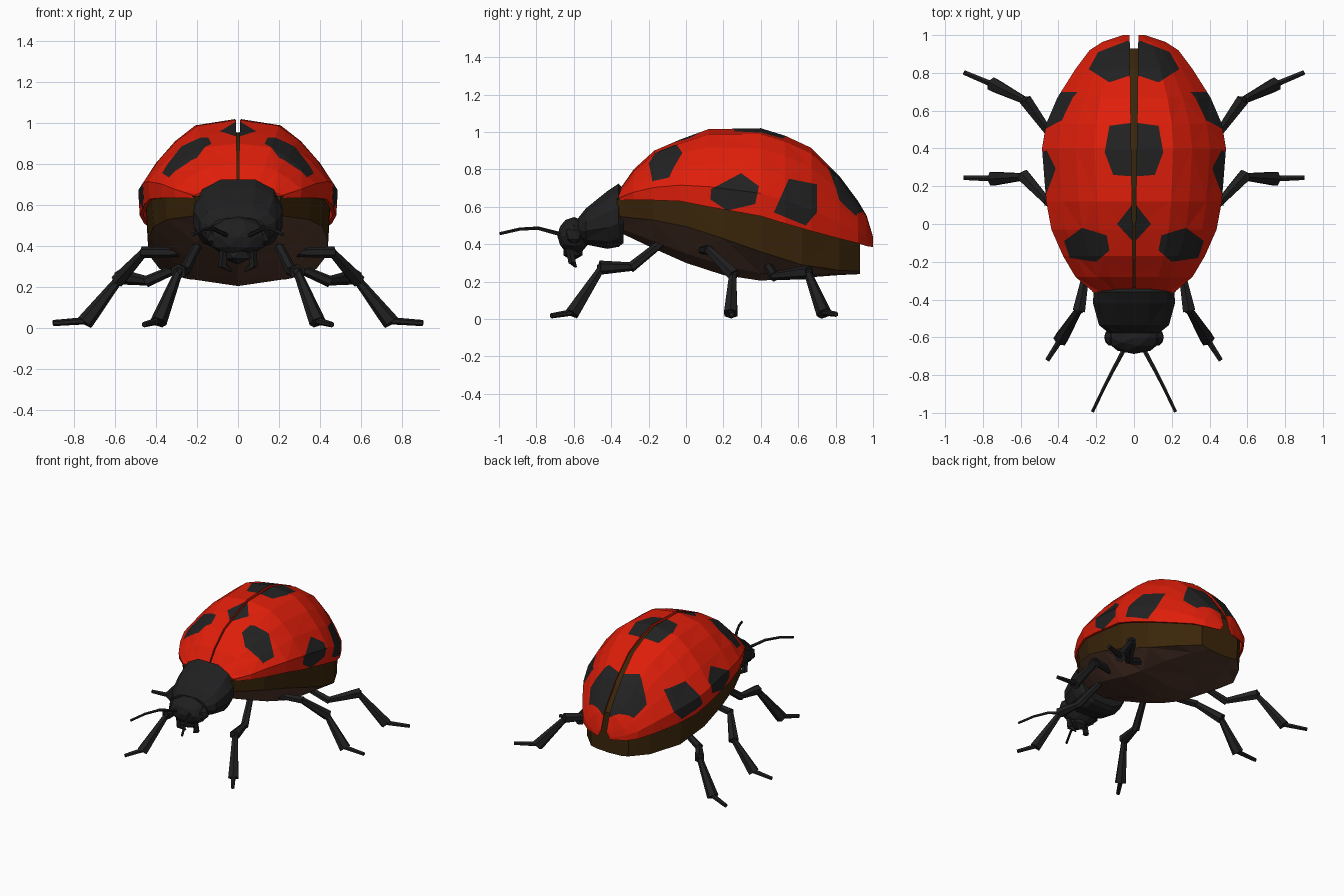
import bpy, bmesh, math
from mathutils import Vector

old = bpy.data.objects.get("Cube")
if old:
    bpy.data.objects.remove(old, do_unlink=True)


def material(name, rgb):
    m = bpy.data.materials.new(name)
    m.use_nodes = True
    m.diffuse_color = (*rgb, 1)
    m.node_tree.nodes["Principled BSDF"].inputs["Base Color"].default_value = (*rgb, 1)
    return m


RED = material("wing red", (0.74, 0.013, 0.003))
SPOT = material("spot black", (0.016, 0.016, 0.016))
BLACK = material("limb black", (0.014, 0.014, 0.015))
OLIVE = material("body dark brown", (0.043, 0.019, 0.003))
BROWN = material("belly brown", (0.088, 0.039, 0.025))


def finish(name, bm, mats, mirror=False):
    """Turn a bmesh into a flat shaded object, optionally mirrored across x."""
    mesh = bpy.data.meshes.new(name)
    bm.to_mesh(mesh)
    bm.free()
    for m in mats:
        mesh.materials.append(m)
    ob = bpy.data.objects.new(name, mesh)
    bpy.context.collection.objects.link(ob)
    if mirror:
        mod = ob.modifiers.new("Mirror", "MIRROR")
        mod.use_mirror_merge = False
    return ob


def interp(table, y, col):
    """Linear lookup of a column in a table keyed by y."""
    if y <= table[0][0]:
        return table[0][col]
    for a, b in zip(table, table[1:]):
        if y <= b[0]:
            t = (y - a[0]) / (b[0] - a[0])
            return a[col] + t * (b[col] - a[col])
    return table[-1][col]


def loft(bm, rings):
    """Skin closed rings with triangles of alternating diagonal and cap the ends."""
    rows = [[bm.verts.new(p) for p in r] for r in rings]
    n = len(rows[0])
    for i, (a, b) in enumerate(zip(rows, rows[1:])):
        for j in range(n):
            k = (j + 1) % n
            if (i + j) % 2:
                tris = ((a[j], a[k], b[k]), (a[j], b[k], b[j]))
            else:
                tris = ((a[j], a[k], b[j]), (a[k], b[k], b[j]))
            for t in tris:
                bm.faces.new(t)
    bm.faces.new(rows[0])
    bm.faces.new(rows[-1])
    bmesh.ops.recalc_face_normals(bm, faces=bm.faces[:])


# Wing case outline: y, half width, rim height, top height
SHELL = [
    (-0.36, 0.215, 0.635, 0.685), (-0.28, 0.31, 0.635, 0.80), (-0.17, 0.375, 0.635, 0.90),
    (-0.03, 0.437, 0.63, 0.96), (0.12, 0.465, 0.60, 1.015),
    (0.40, 0.487, 0.55, 1.02), (0.53, 0.465, 0.51, 0.98), (0.67, 0.405, 0.47, 0.915),
    (0.82, 0.31, 0.43, 0.765), (0.92, 0.235, 0.405, 0.63),
    (0.965, 0.165, 0.39, 0.555), (1.0, 0.06, 0.385, 0.44)]
# Cross-section from seam to rim: share of width, share of height
SECTION = [(0, 1), (.41, .935), (.62, .77), (.82, .54), (1, .26), (.985, 0)]


def dome(y, w, rim, top, gap):
    return [Vector((gap + (w - gap) * u, y, rim + (top - rim) * v)) for u, v in SECTION]


# Wing case: outer and inner skin joined in one closed ring per station
bm = bmesh.new()
rings = []
for y, w, rim, top in SHELL:
    gap = 0.004 + 0.014 * (y + 0.36)
    rings.append(dome(y, w, rim, top, gap) + dome(y, w - .018, rim, top - .02, gap)[::-1])
loft(bm, rings)

# Spots: convex outlines cut into the wing case along z (x, y) or along x (y, z)
SPOTS = [
    ("z", [(-.02, .972), (-.02, .80), (.13, .75), (.24, .82), (.19, .91), (.04, .968)]),
    ("z", [(-.02, .54), (.13, .52), (.155, .38), (.11, .26), (-.02, .25)]),
    ("z", [(-.02, .14), (.09, 0), (-.02, -.12)]),
    ("z", [(.275, -.02), (.145, -.06), (.13, -.14), (.2, -.2), (.34, -.18), (.37, -.09)]),
    ("x", [(.135, .695), (.295, .78), (.39, .71), (.37, .615), (.22, .58), (.13, .64)]),
    ("x", [(.55, .75), (.70, .72), (.70, .57), (.64, .50), (.47, .57)]),
]


def overlaps(face, pts, axes):
    """True if the face and the outline share a bounding box along the axes."""
    return all(min(v.co[i] for v in face.verts) < max(p[i] for p in pts) and
               max(v.co[i] for v in face.verts) > min(p[i] for p in pts) for i in axes)


for axis, outline in SPOTS:
    if axis == "z":
        view, axes = Vector((0, 0, 1)), (0, 1)
        pts = [Vector((u, v, 0)) for u, v in outline]
    else:
        view, axes = Vector((1, 0, 0)), (1, 2)
        pts = [Vector((0, u, v)) for u, v in outline]
    mid = sum(pts, Vector()) / len(pts)
    planes = []
    bm.normal_update()
    inside = [f for f in bm.faces if f.normal.dot(view) > 0.05 and overlaps(f, pts, axes)]
    for p, q in zip(pts, pts[1:] + pts[:1]):
        n = (q - p).cross(view).normalized()
        if n.dot(mid - p) < 0:
            n = -n
        planes.append((p, n))
        geom = set(inside)
        for f in inside:
            geom.update(f.edges)
            geom.update(f.verts)
        bmesh.ops.bisect_plane(bm, geom=list(geom), dist=1e-5, plane_co=p, plane_no=n)
        bm.normal_update()
        inside = [f for f in bm.faces if f.normal.dot(view) > 0.05
                  and overlaps(f, pts, axes) and all(
                      (f.calc_center_median() - o).dot(d) > 0 for o, d in planes)]
    for f in inside:
        f.material_index = 1
finish("wing_cases", bm, [RED, SPOT], mirror=True)

# Body: y, half width, height of the belly edge, lowest point
BODY = [
    (-0.37, 0.21, 0.55, 0.47), (-0.18, 0.36, 0.53, 0.38), (0.0, 0.43, 0.495, 0.30),
    (0.2, 0.455, 0.43, 0.235), (0.4, 0.455, 0.36, 0.205), (0.62, 0.40, 0.29, 0.22),
    (0.82, 0.28, 0.26, 0.235), (0.93, 0.165, 0.255, 0.24)]
rings = []
for y, w, edge, low in BODY:
    rim, top = interp(SHELL, y, 2), interp(SHELL, y, 3)
    half = dome(y, w, rim, max(top - 0.065, rim + 0.02), 0)
    half += [Vector((w * 0.96, y, edge)),
             Vector((w * 0.58, y, low + 0.25 * (edge - low))), Vector((0, y, low))]
    rings.append(half + [Vector((-p.x, p.y, p.z)) for p in half[-2:0:-1]])
bm = bmesh.new()
loft(bm, rings)
for f in bm.faces:
    f.material_index = int(all(v.co.z <= interp(BODY, v.co.y, 2) + 0.001 for v in f.verts))
finish("body", bm, [OLIVE, BROWN])

# Neck shield: y, half width, bottom, top
bm = bmesh.new()
rings = []
for y, w, low, top in [(-.335, .20, .40, .70), (-.36, .22, .38, .73), (-.42, .222, .37, .69),
                       (-.535, .19, .395, .595), (-.578, .135, .43, .54)]:
    c, h = (low + top) / 2, (top - low) / 2
    rings.append([(w * math.copysign(abs(math.cos(a)) ** 0.7, math.cos(a)), y,
                   c + h * math.sin(a))
                  for a in (math.tau * (k + 0.5) / 12 for k in range(12))])
loft(bm, rings)
finish("neck_shield", bm, [BLACK])


def ball(bm, centre, size, detail=2):
    for v in bmesh.ops.create_icosphere(bm, subdivisions=detail, radius=1)["verts"]:
        v.co = Vector(centre) + Vector(a * b for a, b in zip(v.co, size))


def tapered_path(bm, pts, radii, sides=6):
    """Chain of tapered prisms; radii holds (start, end) for each segment."""
    pts = [Vector(p) for p in pts]
    for a, b, (r1, r2) in zip(pts, pts[1:], radii):
        d = b - a
        mat = d.to_track_quat("Z", "Y").to_matrix().to_4x4()
        mat.translation = (a + b) / 2
        bmesh.ops.create_cone(bm, cap_ends=True, segments=sides, radius1=r1, radius2=r2,
                              depth=d.length + min(r1, r2), matrix=mat)


# Head with snout, eyes and jaws
bm = bmesh.new()
ball(bm, (0, -.60, .445), (.148, .088, .10))
ball(bm, (0, -.605, .365), (.085, .06, .055), 1)
finish("head", bm, [BLACK])

bm = bmesh.new()
ball(bm, (.122, -.60, .45), (.04, .05, .055), 1)
finish("eyes", bm, [BLACK], mirror=True)

bm = bmesh.new()
tapered_path(bm, [(.07, -.62, .37), (.075, -.61, .31), (.035, -.59, .28)],
             [(.022, .02), (.02, .006)], 5)
finish("jaws", bm, [BLACK], mirror=True)

bm = bmesh.new()
tapered_path(bm, [(.05, -.66, .45), (.12, -.79, .485), (.17, -.89, .48), (.218, -.99, .457)],
             [(.012, .010), (.010, .009), (.009, .009)], 5)
finish("antennae", bm, [BLACK], mirror=True)

# Legs: hip, knee, shin top, ankle, toe
LEGS = {
    "front_legs": [(.20, -.14, .40), (.26, -.29, .28), (.29, -.45, .275),
                   (.385, -.605, .036), (.455, -.715, .018)],
    "middle_legs": [(.25, .08, .37), (.46, .12, .37), (.58, .25, .24),
                    (.74, .24, .036), (.895, .245, .024)],
    "rear_legs": [(.28, .43, .30), (.44, .47, .23), (.57, .65, .25),
                  (.74, .735, .036), (.895, .80, .026)],
}
for name, pts in LEGS.items():
    bm = bmesh.new()
    tapered_path(bm, pts, [(.022, .028), (.022, .038), (.02, .041), (.018, .014)])
    ball(bm, pts[2], (.03, .03, .03), 1)
    finish(name, bm, [BLACK], mirror=True)
